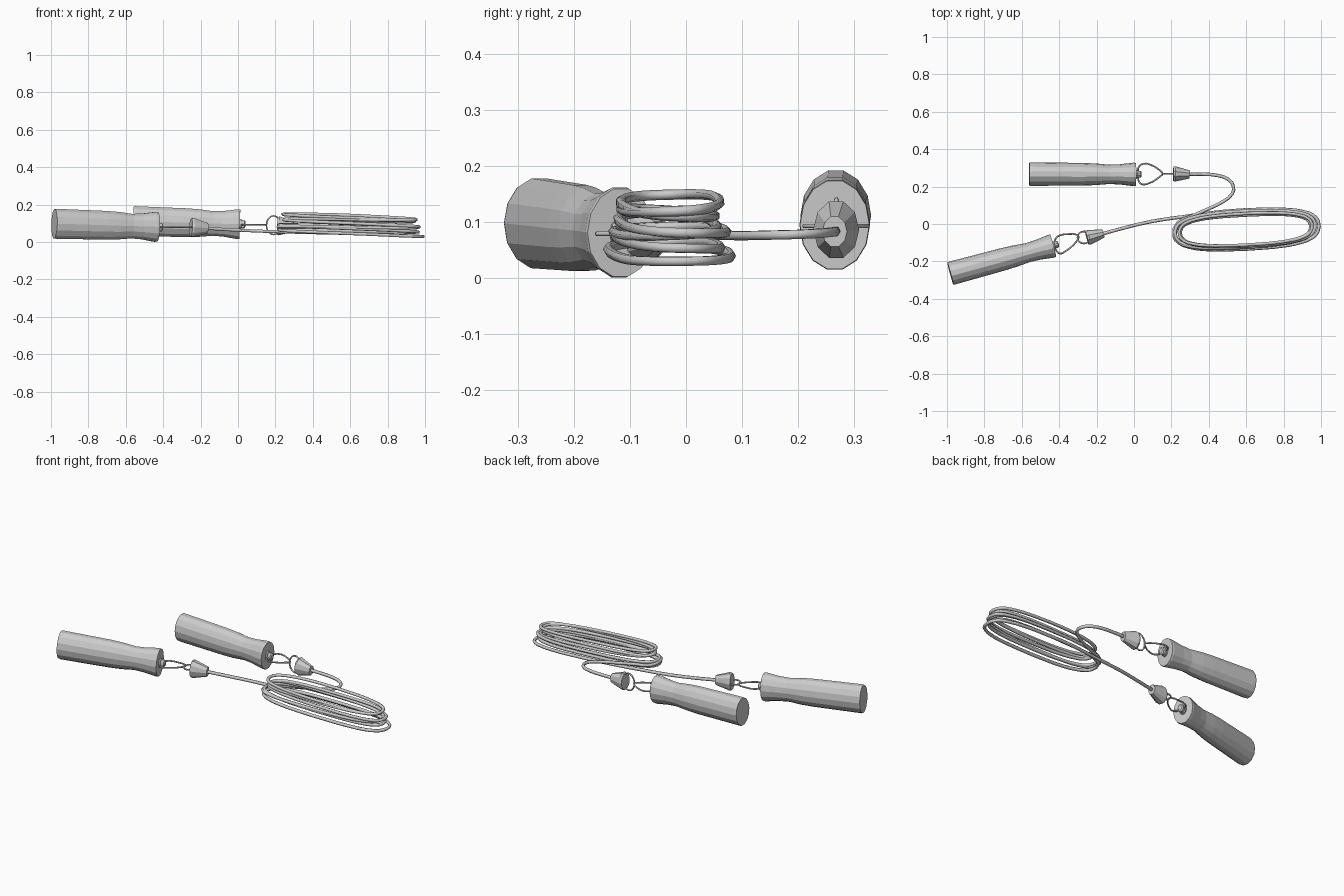
import bpy, bmesh, math
from mathutils import Vector

if "Cube" in bpy.data.objects:
    bpy.data.objects.remove(bpy.data.objects["Cube"])


def loft(name, p0, p1, profile, sides=14):
    """Flat-shaded oval-section body from p0 to p1; profile = (t, half width, half height)."""
    p0, p1 = Vector(p0), Vector(p1)
    axis = (p1 - p0).normalized()
    side = Vector((0, 0, 1)).cross(axis).normalized()
    up = axis.cross(side)
    bm = bmesh.new()
    rings = []
    for t, w, h in profile:
        c = p0.lerp(p1, t)
        rings.append([bm.verts.new(c + side * w * math.cos(a) + up * h * math.sin(a))
                      for a in (2 * math.pi * i / sides for i in range(sides))])
    for r0, r1 in zip(rings, rings[1:]):
        for i in range(sides):
            j = (i + 1) % sides
            bm.faces.new((r0[i], r0[j], r1[j], r1[i]))
    bm.faces.new(rings[0][::-1])
    bm.faces.new(rings[-1])
    bmesh.ops.recalc_face_normals(bm, faces=bm.faces)
    mesh = bpy.data.meshes.new(name)
    bm.to_mesh(mesh)
    bm.free()
    ob = bpy.data.objects.new(name, mesh)
    bpy.context.collection.objects.link(ob)
    return ob


def tube(name, pts, radius, cyclic=False, res=3, bevel=1):
    """Round wire through the given points."""
    cu = bpy.data.curves.new(name, 'CURVE')
    cu.dimensions = '3D'
    cu.bevel_depth = radius
    cu.bevel_resolution = bevel
    cu.resolution_u = res
    cu.use_fill_caps = True
    sp = cu.splines.new('BEZIER')
    sp.bezier_points.add(len(pts) - 1)
    for bp, p in zip(sp.bezier_points, pts):
        bp.co = p
        bp.handle_left_type = bp.handle_right_type = 'AUTO'
    sp.use_cyclic_u = cyclic
    ob = bpy.data.objects.new(name, cu)
    bpy.context.collection.objects.link(ob)
    return ob


def interp(keys, t):
    for (t0, a), (t1, b) in zip(keys, keys[1:]):
        if t <= t1:
            return a + (b - a) * (t - t0) / (t1 - t0)
    return keys[-1][1]


# Grips with a waist near the rope end, plus swivel pins and cone stoppers
W, H = 0.063, 0.082
grip = [(t, W * s, H * s) for t, s in
        ((0, 0.98), (0.015, 1), (0.5, 0.96), (0.62, 0.92), (0.75, 0.82), (0.85, 0.86), (0.98, 1), (1, 0.98))]
pin = [(0, 0.022, 0.028), (0.35, 0.022, 0.028), (0.4, 0.018, 0.023), (0.85, 0.018, 0.023), (1, 0.012, 0.015)]
cone = [(0, 0.038, 0.048), (0.12, 0.041, 0.053), (0.9, 0.024, 0.031), (1, 0.022, 0.028)]

parts = {
    "back": dict(grip=((-0.56, 0.267, 0.112), (0.01, 0.265, 0.095)),
                 pin=((0.005, 0.266, 0.096), (0.04, 0.266, 0.094)),
                 cone=((0.21, 0.268, 0.087), (0.297, 0.265, 0.083))),
    "front": dict(grip=((-0.982, -0.265, 0.098), (-0.432, -0.116, 0.081)),
                  pin=((-0.437, -0.117, 0.08), (-0.403, -0.107, 0.079)),
                  cone=((-0.252, -0.074, 0.079), (-0.163, -0.051, 0.074))),
}
for key, p in parts.items():
    loft(key + "_handle", *p["grip"], grip)
    loft(key + "_swivel_pin", *p["pin"], pin, 10)
    loft(key + "_cone_stopper", *p["cone"], cone, 10)

# Pear-shaped links hooked through the pins
link_b = [(0.022, 0.266), (0.025, 0.305), (0.05, 0.322), (0.09, 0.316), (0.148, 0.277),
          (0.153, 0.268), (0.145, 0.259), (0.07, 0.214), (0.035, 0.216), (0.023, 0.236)]
tube("back_link", [(x, y, 0.093) for x, y in link_b], 0.0045, True)
link_f = [(-0.425, -0.108), (-0.42, -0.08), (-0.4, -0.062), (-0.36, -0.055), (-0.305, -0.058),
          (-0.296, -0.068), (-0.302, -0.085), (-0.37, -0.148), (-0.395, -0.158), (-0.415, -0.143)]
tube("front_link", [(x, y, 0.079) for x, y in link_f], 0.0045, True)

# Small rings from the links into the stoppers (upright at the back, lying at the front)
ring = [(math.cos(i * math.pi / 4), math.sin(i * math.pi / 4)) for i in range(8)]
tube("back_ring", [(0.19 + 0.038 * c, 0.268, 0.09 + 0.05 * s) for c, s in ring], 0.0045, True)
tube("front_ring", [(-0.268 + 0.034 * c, -0.072 + 0.032 * s, 0.08) for c, s in ring], 0.0045, True)

# Rope: lead from front stopper, stacked oval coil, tail back to rear stopper
level = [(0, 0.045), (0.4, 0.042), (1, 0.058), (2, 0.085), (3, 0.114), (4, 0.143), (5, 0.1), (5.8, 0.068)]
inset = [(0, 0.0), (0.6, 0.002), (1, 0.024), (2, 0.008), (3, 0.036), (4, 0.024), (5, 0.034), (5.8, 0.004)]


def spow(v, e):
    return math.copysign(abs(v) ** e, v)


path = [(-0.17, -0.053, 0.074), (-0.05, -0.02, 0.066), (0.1, 0.015, 0.059), (0.25, 0.037, 0.054), (0.4, 0.058, 0.05)]
turns, per = 5.76, 20
n = round(turns * per)
for i in range(n + 1):
    t = turns * i / n
    a = math.radians(98) - 2 * math.pi * t
    d = interp(inset, t)
    x = (0.392 - 1.4 * d) * spow(math.cos(a), 0.72)
    y = (0.105 - 0.8 * d) * spow(math.sin(a), 0.72)
    path.append((0.597 + x, -0.03 + y + 0.05 * x, interp(level, t) - 0.033 * x))
path += [(0.235, 0.008, 0.077), (0.3, 0.038, 0.077), (0.4, 0.082, 0.076), (0.48, 0.122, 0.076), (0.525, 0.162, 0.077),
         (0.532, 0.2, 0.078), (0.505, 0.238, 0.08), (0.45, 0.259, 0.082), (0.38, 0.266, 0.083), (0.285, 0.266, 0.084)]
tube("rope", path, 0.0092, res=2)
